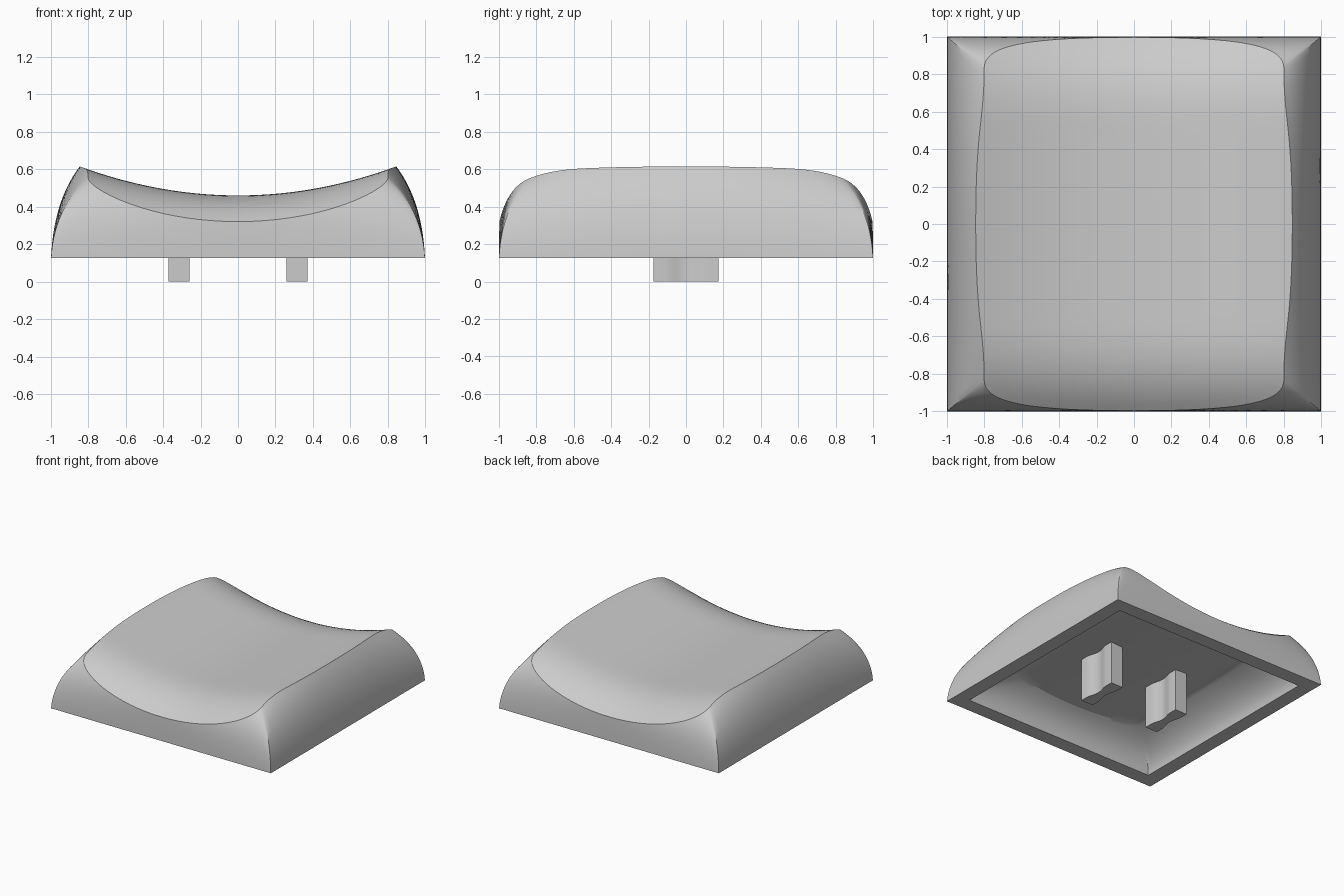
import bpy
import bmesh
from mathutils import Vector

default = bpy.data.objects.get("Cube")
if default:
    bpy.data.objects.remove(default)

BASE_Z = 0.125

grey = bpy.data.materials.new("plain grey")
grey.use_nodes = True
grey.diffuse_color = (0.6, 0.6, 0.6, 1)
grey.node_tree.nodes["Principled BSDF"].inputs["Base Color"].default_value = (0.6, 0.6, 0.6, 1)


def finish(bm, name):
    bmesh.ops.recalc_face_normals(bm, faces=bm.faces)
    mesh = bpy.data.meshes.new(name)
    bm.to_mesh(mesh)
    bm.free()
    mesh.materials.append(grey)
    obj = bpy.data.objects.new(name, mesh)
    bpy.context.collection.objects.link(obj)
    bpy.ops.object.select_all(action='DESELECT')
    obj.select_set(True)
    bpy.context.view_layer.objects.active = obj
    bpy.ops.object.shade_smooth_by_angle(angle=0.52)
    return obj


def cubic(a, b, c, d, t):
    a, b, c, d = map(Vector, (a, b, c, d))
    u = 1 - t
    return a * u**3 + b * 3 * u * u * t + c * 3 * u * t * t + d * t**3


def top_height(x, y):
    # saddle dish: rises to the sides, rolls down at front and back
    roll = max(0, abs(y) - 0.5) / 0.5
    return 0.46 + 0.217 * x * x - 0.142 * roll**2.8


def ceiling_height(x, y):
    # underside of the dish, gently following it
    return 0.34 + 0.1 * x * x


# One quarter of the top rim, paired with points on the square base
STEPS = 24
quarter = []
for i in range(STEPS):
    p = cubic((0.845, 0), (0.845, 0.52), (0.80, 0.55), (0.80, 0.83), i / STEPS)
    quarter.append((p, Vector((0.998, p.y / 0.83))))
for i in range(STEPS + 1):
    p = cubic((0.80, 0.83), (0.80, 0.94), (0.64, 0.997), (0, 0.997), i / STEPS)
    quarter.append((p, Vector((0.998 * p.x / 0.80, 1))))


def flip(points, sx, sy):
    return [tuple(Vector((v.x * sx, v.y * sy)) for v in pair) for pair in points]


# Mirror the quarter into a full loop
loop = quarter[:-1] + flip(quarter[:0:-1], -1, 1)
loop += flip(quarter[:-1], -1, -1) + flip(quarter[:0:-1], 1, -1)


def wall(base, rim, height, t):
    # bulging wall curve from the base up to the rim
    a = Vector((base.x, base.y, BASE_Z))
    c = Vector((rim.x, rim.y, height(rim.x, rim.y)))
    b = a.lerp(c, 0.08)
    b.z = a.z + 0.62 * (c.z - a.z)
    return a * (1 - t)**2 + b * 2 * t * (1 - t) + c * t * t


def cover(scale, height):
    # ring of the dish or ceiling, shrunk towards the centre
    return [Vector((r.x * scale, r.y * scale, height(r.x * scale, r.y * scale))) for r, b in loop]


# Shell: ceiling, inner wall, flat lower lip, outer wall, dished top
WALL, TOP, CEILING, INNER = 14, 26, 12, 0.72
rings = [cover(INNER * i / CEILING, ceiling_height) for i in range(1, CEILING)]
for i in range(WALL, -1, -1):
    rings.append([wall(b * 0.88, r * INNER, ceiling_height, i / WALL) for r, b in loop])
for i in range(WALL + 1):
    rings.append([wall(b, r, top_height, i / WALL) for r, b in loop])
rings += [cover(1 - i / TOP, top_height) for i in range(1, TOP)]

bm = bmesh.new()
grid = [[bm.verts.new(p) for p in ring] for ring in rings]
n = len(loop)
for lower, upper in zip(grid, grid[1:]):
    for i in range(n):
        j = (i + 1) % n
        bm.faces.new((lower[i], lower[j], upper[j], upper[i]))
for ring, height in ((grid[0], ceiling_height), (grid[-1], top_height)):
    centre = bm.verts.new((0, 0, height(0, 0)))
    for i in range(n):
        bm.faces.new((ring[i], ring[(i + 1) % n], centre))
finish(bm, "cap_shell")

# Two mounting prongs with a shallow groove along each broad face
for side, name in ((1, "left_prong"), (-1, "right_prong")):
    face = [(0.055, -0.175), (0.055, -0.11)]
    face += [(0.055 - 0.022 * (1 - (k / 5)**2)**2, k * 0.022) for k in range(-4, 5)]
    face += [(0.055, 0.11), (0.055, 0.175)]
    outline = face + [(-x, y) for x, y in reversed(face)]
    bm = bmesh.new()
    base = bm.faces.new([bm.verts.new((side * 0.315 + x, y, 0)) for x, y in outline])
    lifted = bmesh.ops.extrude_face_region(bm, geom=[base])
    verts = [v for v in lifted["geom"] if isinstance(v, bmesh.types.BMVert)]
    bmesh.ops.translate(bm, verts=verts, vec=(0, 0, 0.38))
    finish(bm, name)
